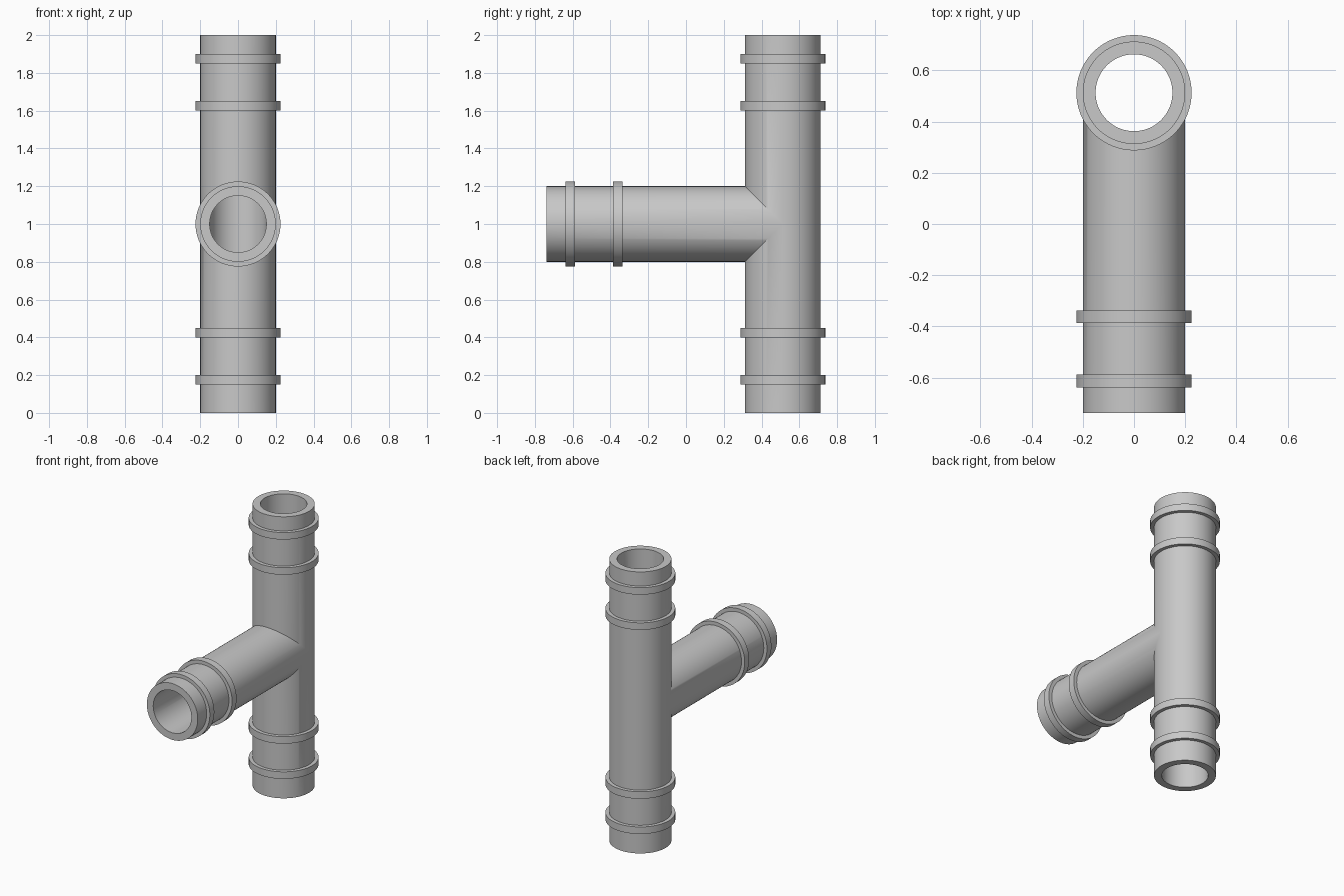
import bpy, bmesh
from math import sin, cos, tau
from mathutils import Vector

if "Cube" in bpy.data.objects:
    bpy.data.objects.remove(bpy.data.objects["Cube"])

SEG = 96
R, BORE, RIM = 0.2, 0.15, 0.225
CENTRE = Vector((0, 0.5125, 1))
UP, FRONT, SIDE = Vector((0, 0, 1)), Vector((0, -1, 0)), Vector((1, 0, 0))

grey = bpy.data.materials.new("pipe grey")
grey.use_nodes = True
colour = (0.58, 0.58, 0.58, 1)
grey.diffuse_color = colour
grey.node_tree.nodes["Principled BSDF"].inputs["Base Color"].default_value = colour


def sweep(bm, axis, third, profile, closed=False):
    """Turn a profile of (radius, distance) about an axis; distance may be a mitre function."""
    rings = []
    for r, d in profile:
        ring = []
        for i in range(SEG):
            a = tau * i / SEG
            along = d(r * sin(a)) if callable(d) else d
            ring.append(bm.verts.new(CENTRE + axis * along + SIDE * r * cos(a) + third * r * sin(a)))
        rings.append(ring)
    pairs = list(zip(rings, rings[1:]))
    if closed:
        pairs.append((rings[-1], rings[0]))
    for p, q in pairs:
        for i in range(SEG):
            j = (i + 1) % SEG
            bm.faces.new((p[i], p[j], q[j], q[i]))


def finish(name, bm):
    bmesh.ops.remove_doubles(bm, verts=bm.verts[:], dist=0.0001)
    bmesh.ops.recalc_face_normals(bm, faces=bm.faces[:])
    mesh = bpy.data.meshes.new(name)
    bm.to_mesh(mesh)
    bm.free()
    mesh.materials.append(grey)
    obj = bpy.data.objects.new(name, mesh)
    bpy.context.collection.objects.link(obj)
    bpy.ops.object.select_all(action='DESELECT')
    obj.select_set(True)
    bpy.context.view_layer.objects.active = obj
    bpy.ops.object.shade_smooth_by_angle()


# Three legs: name, axis, third direction, length, mitre at the junction,
# and the distance from the centre to the near face of each collar
run_mitre = lambda forward: max(0, forward)
legs = [
    ("upper", UP, FRONT, 1.0, run_mitre, (0.6, 0.85)),
    ("lower", -UP, FRONT, 1.0, run_mitre, (0.55, 0.8)),
    ("branch", FRONT, UP, 1.25, abs, (0.85, 1.1)),
]

# Hollow tee: the legs share their mitred edges and are welded into one shell
body = bmesh.new()
for name, axis, third, length, mitre, collars in legs:
    sweep(body, axis, third, [(R, mitre), (R, length), (BORE, length), (BORE, mitre)])
finish("tee_pipe", body)

# Raised square collars around each leg
for name, axis, third, length, mitre, collars in legs:
    for place, d in zip(("inner", "outer"), collars):
        bm = bmesh.new()
        base = R - 0.01
        sweep(bm, axis, third, [(base, d), (RIM, d), (RIM, d + 0.05), (base, d + 0.05)], True)
        finish(f"{name}_{place}_collar", bm)
